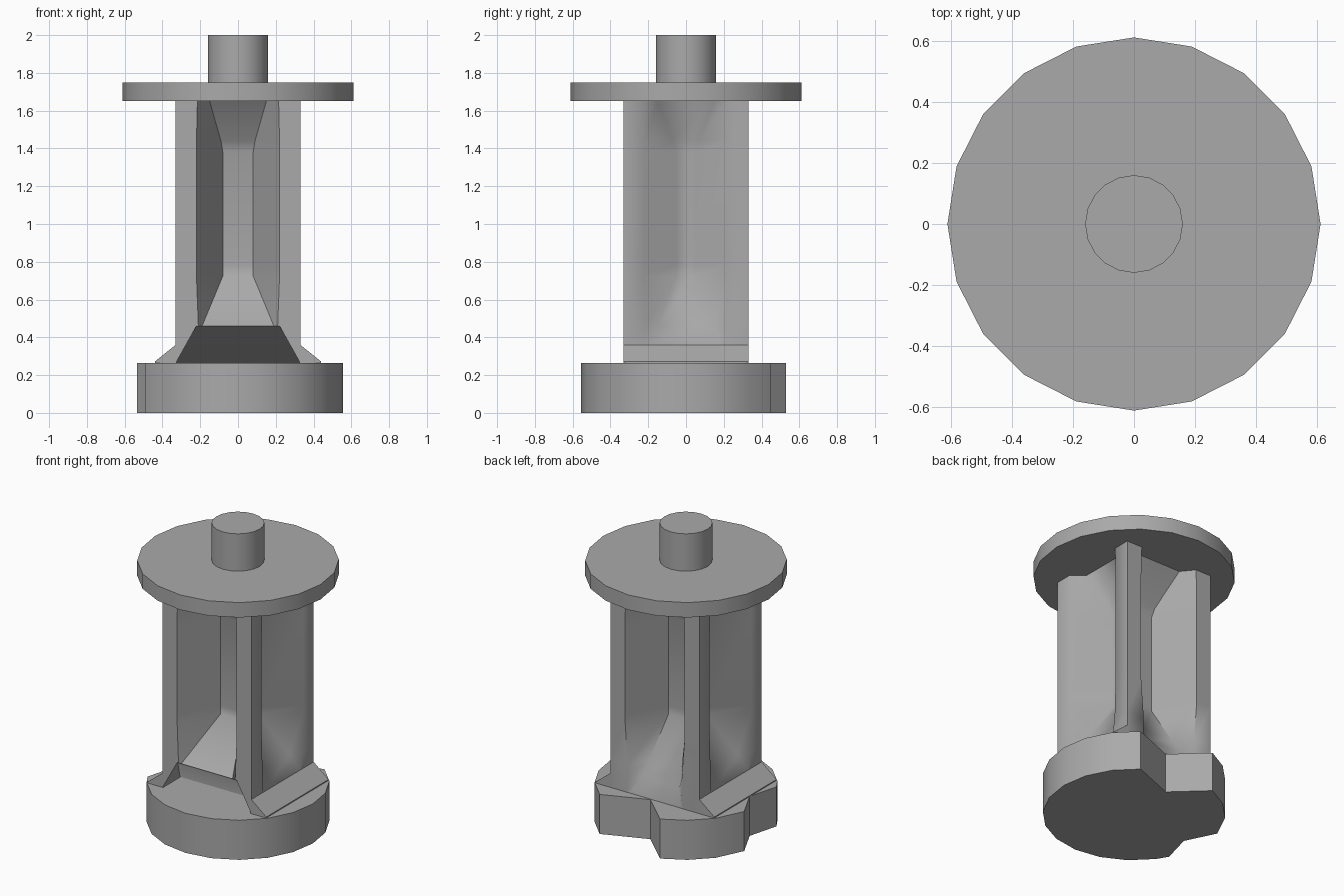
import bpy, bmesh, math

cube = bpy.data.objects.get("Cube")
if cube:
    bpy.data.objects.remove(cube)

grey = bpy.data.materials.new("plain_grey")
grey.use_nodes = True
grey.diffuse_color = (0.4, 0.4, 0.4, 1)
grey.node_tree.nodes["Principled BSDF"].inputs["Base Color"].default_value = (0.4, 0.4, 0.4, 1)


def loft(name, rings):
    """Skin a stack of closed rings and cap both ends."""
    bm = bmesh.new()
    rows = [[bm.verts.new(p) for p in ring] for ring in rings]
    for low, high in zip(rows, rows[1:]):
        n = len(low)
        for i in range(n):
            j = (i + 1) % n
            bm.faces.new((low[i], low[j], high[j], high[i]))
    bm.faces.new(rows[0][::-1])
    bm.faces.new(rows[-1])
    bmesh.ops.recalc_face_normals(bm, faces=bm.faces)
    mesh = bpy.data.meshes.new(name)
    bm.to_mesh(mesh)
    bm.free()
    mesh.materials.append(grey)
    obj = bpy.data.objects.new(name, mesh)
    bpy.context.collection.objects.link(obj)
    return obj


def smooth(obj, angle=30):
    bpy.ops.object.select_all(action='DESELECT')
    obj.select_set(True)
    bpy.context.view_layer.objects.active = obj
    bpy.ops.object.shade_smooth_by_angle(angle=math.radians(angle))


def arc(radius, first, last, step=18):
    return [(radius * math.cos(math.radians(a)), radius * math.sin(math.radians(a)))
            for a in range(first, last + 1, step)]


def extrude(name, outline, z0, z1):
    smooth(loft(name, [[(x, y, z) for x, y in outline] for z in (z0, z1)]))


# Round base with a notch at the back and another on the -x side
outline = arc(0.555, 216, 396) + [(0.325, 0.45), (0.03, 0.335), (-0.178, 0.53)]
outline += arc(0.555, 126, 144) + [(-0.535, 0.148), (-0.437, -0.05), (-0.492, -0.255)]
extrude("base", outline, 0, 0.265)

# Top plate and shaft
extrude("top_plate", arc(0.612, 0, 342), 1.65, 1.75)
extrude("shaft", arc(0.16, 0, 342), 1.75, 2.0)

# Square column with a pocket in each side: lip half width, floor distance, floor half width
H = 0.33
FULL = (0.22, 0.07, 0.08)
SIDE = (0.22, 0.13, 0.05)
TOP = (0.215, 0.25, 0.15)
FOOT = (0.21, 0.329, 0.19)
levels = [
    (0.265, FOOT, FOOT, FOOT),
    (0.36, FOOT, (0.2, 0.275, 0.14), FOOT),
    (0.46, FOOT, (0.2, 0.22, 0.12), (0.21, 0.275, 0.15)),
    (0.725, FULL, FULL, SIDE),
    (0.78, FULL, FULL, SIDE),
    (1.38, FULL, FULL, SIDE),
    (1.44, (0.22, 0.09, 0.09), (0.22, 0.09, 0.09), (0.22, 0.14, 0.07)),
    (1.65, TOP, TOP, TOP),
]


def column_ring(z, front, back, side):
    ring = []
    for k, (lip, floor, half) in enumerate((front, side, back, side)):
        c, s = round(math.cos(k * math.pi / 2)), round(math.sin(k * math.pi / 2))
        for x, d in ((-H, H), (-lip, H), (-half, floor), (half, floor), (lip, H)):
            ring.append((x * c + d * s, x * s - d * c, z))
    return ring


column = loft("vaned_column", [column_ring(*level) for level in levels])


# Undercut opening below the front ramp
def opening_ring(z, half, back):
    return [(-half, -0.4, z), (half, -0.4, z), (half, back, z), (-half, back, z)]


cutter = loft("opening_cutter", [opening_ring(0.245, 0.34, -0.125), opening_ring(0.46, 0.22, -0.325)])
cutter.hide_render = True
cut = column.modifiers.new("front_opening", 'BOOLEAN')
cut.object = cutter
cut.solver = 'EXACT'
bpy.context.view_layer.objects.active = column
bpy.ops.object.modifier_apply(modifier=cut.name)
bpy.data.objects.remove(cutter)
smooth(column, 56)

# Sloped kerbs at the foot of the two sides
for name, s in (("left_kerb", 1), ("right_kerb", -1)):
    section = ((0.325, 0.265), (0.44, 0.265), (0.44, 0.272), (0.33, 0.36), (0.325, 0.36))
    smooth(loft(name, [[(s * x, y, z) for x, z in section] for y in (-H, H)]))
